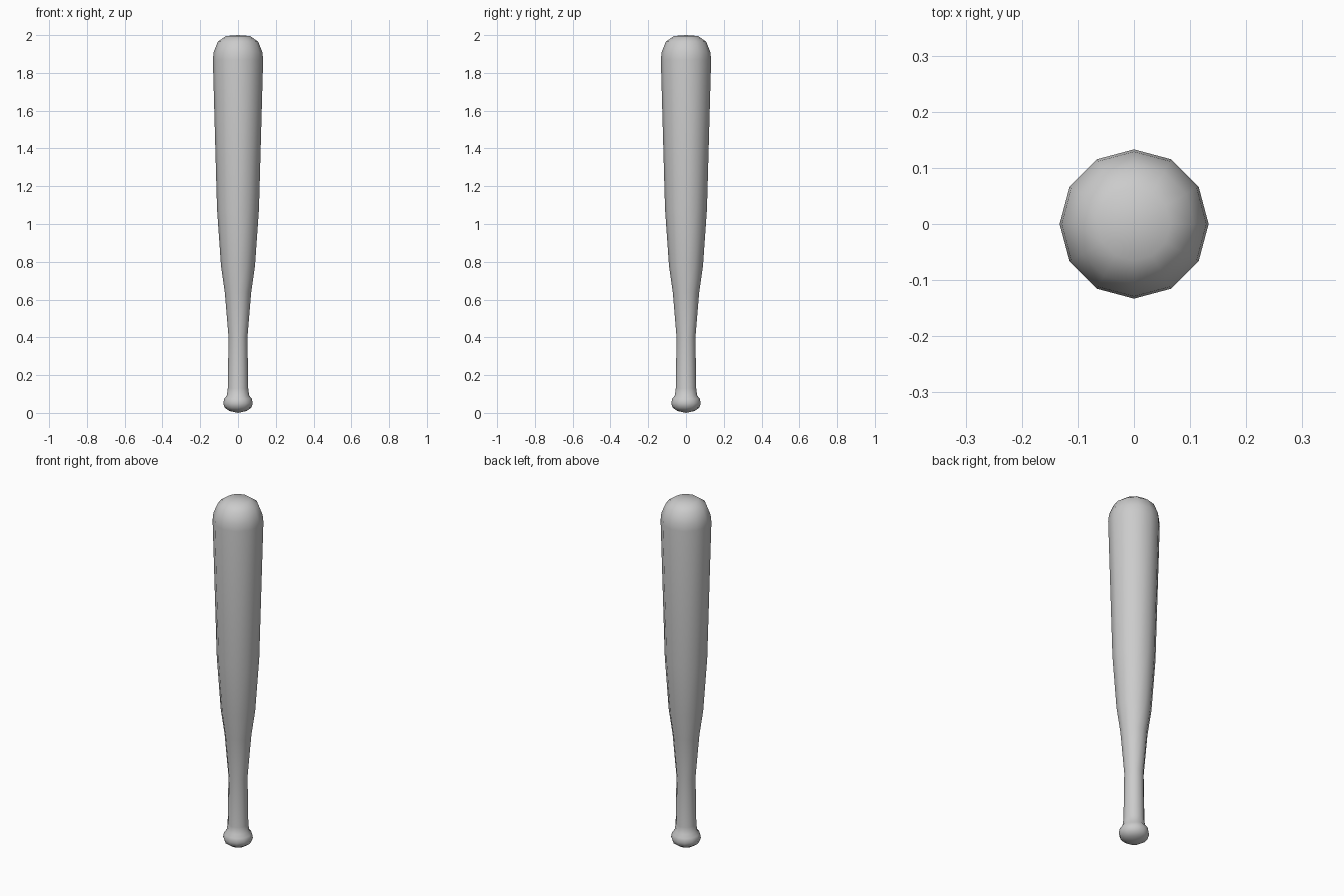
import bpy, bmesh, math

if "Cube" in bpy.data.objects:
    bpy.data.objects.remove(bpy.data.objects["Cube"])

SIDES = 12


def lathe(name, profile):
    """Revolve (radius, z) points about z, with radius 0 closing to a pole."""
    bm = bmesh.new()
    verts = [bm.verts.new((r, 0, z)) for r, z in profile]
    edges = [bm.edges.new(pair) for pair in zip(verts, verts[1:])]
    bmesh.ops.spin(bm, geom=verts + edges, cent=(0, 0, 0), axis=(0, 0, 1),
                   angle=math.tau, steps=SIDES, use_duplicate=False)
    bmesh.ops.remove_doubles(bm, verts=bm.verts[:], dist=1e-4)
    bmesh.ops.recalc_face_normals(bm, faces=bm.faces[:])
    mesh = bpy.data.meshes.new(name)
    bm.to_mesh(mesh)
    bm.free()
    obj = bpy.data.objects.new(name, mesh)
    bpy.context.collection.objects.link(obj)
    bpy.ops.object.select_all(action='DESELECT')
    obj.select_set(True)
    bpy.context.view_layer.objects.active = obj
    bpy.ops.object.shade_smooth_by_angle(angle=math.radians(50))
    return obj


# Whole bat: rounded knob, thin handle, long taper, domed barrel end
lathe("bat", [
    (0, 0), (0.045, 0.01), (0.07, 0.027), (0.078, 0.05), (0.073, 0.075),
    (0.059, 0.092),                                   # crease above knob
    (0.054, 0.13), (0.05, 0.40), (0.07, 0.64), (0.09, 0.78), (0.111, 1.08),
    (0.133, 1.87), (0.129, 1.91), (0.107, 1.965), (0.065, 1.995), (0, 2.0),
])
